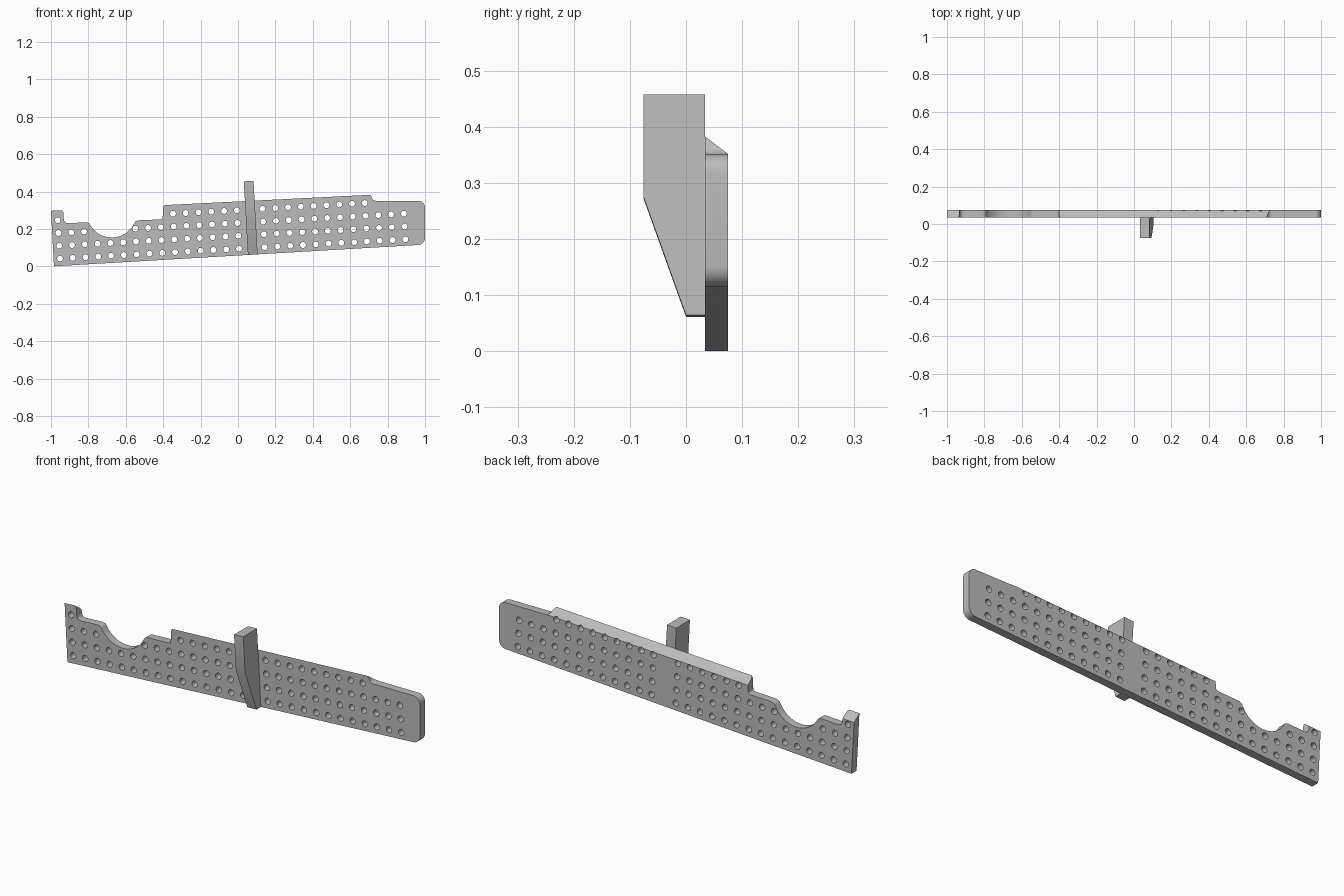
import bpy, bmesh, math
from mathutils import Vector, Matrix
from mathutils.geometry import interpolate_bezier

cube = bpy.data.objects.get("Cube")
if cube:
    bpy.data.objects.remove(cube, do_unlink=True)

FRONT, BACK = 0.034, 0.075      # plate faces in y
TILT = math.radians(3.2)

grey = bpy.data.materials.new("plain grey")
grey.use_nodes = True
color = (0.5, 0.5, 0.5, 1)
grey.diffuse_color = color
grey.node_tree.nodes["Principled BSDF"].inputs["Base Color"].default_value = color


def rounded(corners):
    """Round each (x, z, setback) corner of a closed outline."""
    out = []
    for i, (x, z, d) in enumerate(corners):
        p = Vector((x, z, 0))
        if not d:
            out.append(p)
            continue
        a = Vector((*corners[i - 1][:2], 0))
        b = Vector((*corners[(i + 1) % len(corners)][:2], 0))
        a, b = [p + (q - p).normalized() * min(d, (q - p).length * 0.5) for q in (a, b)]
        out += interpolate_bezier(a, a.lerp(p, 0.55), b.lerp(p, 0.55), b, 8)
    return out


def circle(cx, cz, r, start, end, n):
    angles = [math.radians(start + (end - start) * i / n) for i in range(n + 1)]
    return [Vector((cx + r * math.cos(a), cz + r * math.sin(a), 0)) for a in angles]


def finish(obj):
    obj.data.materials.clear()
    obj.data.materials.append(grey)
    bpy.ops.object.select_all(action='DESELECT')
    obj.select_set(True)
    bpy.context.view_layer.objects.active = obj
    bpy.ops.object.shade_smooth_by_angle(angle=math.radians(30))


# Plate outline, with the round scoop cut in the top edge
scoop = [(p.x, p.y, 0) for p in circle(-0.675, 0.288, 0.133, 334, 211, 24)]
outline = rounded([
    (-0.984, 0.001, 0), (1, 0.117, 0.035), (1, 0.351, 0.035), (0.722, 0.351, 0.015),
    (0.71, 0.384, 0.012), (-0.4, 0.329, 0.015), (-0.403, 0.252, 0.012),
    (-0.546, 0.246, 0.02), *scoop, (-0.8, 0.237, 0.018), (-0.93, 0.23, 0.022),
    (-0.935, 0.301, 0.012), (-1, 0.298, 0)])

# Grid of round holes; the column behind the post is left out
loops = [outline]
along = Vector((math.cos(TILT), math.sin(TILT), 0)) * 0.0685
across = Vector((-along.y, along.x, 0))
for row in range(4):
    for col in range(28):
        c = Vector((-0.952, 0.042, 0)) + along * col + across * row
        skip = col == 15
        skip |= row == 2 and 2 < col < 6
        skip |= row == 3 and (0 < col < 9 or col > 24)
        if not skip:
            loops.append(circle(c.x, c.y, 0.0155, 0, 345, 23))

curve = bpy.data.curves.new("plate", 'CURVE')
curve.dimensions = '2D'
curve.fill_mode = 'BOTH'
curve.extrude = (BACK - FRONT) / 2
for pts in loops:
    spline = curve.splines.new('POLY')
    spline.points.add(len(pts) - 1)
    for sp, p in zip(spline.points, pts):
        sp.co = (p.x, p.y, 0, 1)
    spline.use_cyclic_u = True
plate = bpy.data.objects.new("perforated_plate", curve)
bpy.context.collection.objects.link(plate)
bpy.ops.object.select_all(action='DESELECT')
plate.select_set(True)
bpy.context.view_layer.objects.active = plate
bpy.ops.object.convert(target='MESH')

# Stand the plate up and slope its top edge down towards the back
bm = bmesh.new()
bm.from_mesh(plate.data)
bmesh.ops.remove_doubles(bm, verts=bm.verts, dist=0.00005)
bm.transform(Matrix.Translation((0, (FRONT + BACK) / 2, 0)) @ Matrix.Rotation(math.pi / 2, 4, 'X'))
normal = Vector((1, 0, 0.05)).cross(Vector((0, BACK - FRONT, -0.032))).normalized()
bmesh.ops.bisect_plane(bm, geom=bm.verts[:] + bm.edges[:] + bm.faces[:], dist=0.00001,
                       plane_co=(0.7, FRONT, 0.3825), plane_no=normal, clear_outer=True)
bmesh.ops.holes_fill(bm, edges=[e for e in bm.edges if e.is_boundary], sides=0)
bmesh.ops.recalc_face_normals(bm, faces=bm.faces)
bm.to_mesh(plate.data)
bm.free()
finish(plate)

# Upright post with a tapered lower front
bm = bmesh.new()
profile = [(FRONT, 0), (0, 0), (-0.076, 0.212), (-0.076, 0.394), (FRONT, 0.394)]
face = bm.faces.new([bm.verts.new((-0.026, y, z)) for y, z in profile])
side = bmesh.ops.extrude_face_region(bm, geom=[face])["geom"]
bmesh.ops.translate(bm, vec=(0.052, 0, 0), verts=[v for v in side if isinstance(v, bmesh.types.BMVert)])
bmesh.ops.recalc_face_normals(bm, faces=bm.faces)
bm.transform(Matrix.Translation((0.079, 0, 0.063)) @ Matrix.Rotation(-TILT, 4, 'Y'))
mesh = bpy.data.meshes.new("upright_post")
bm.to_mesh(mesh)
bm.free()
post = bpy.data.objects.new("upright_post", mesh)
bpy.context.collection.objects.link(post)
finish(post)
